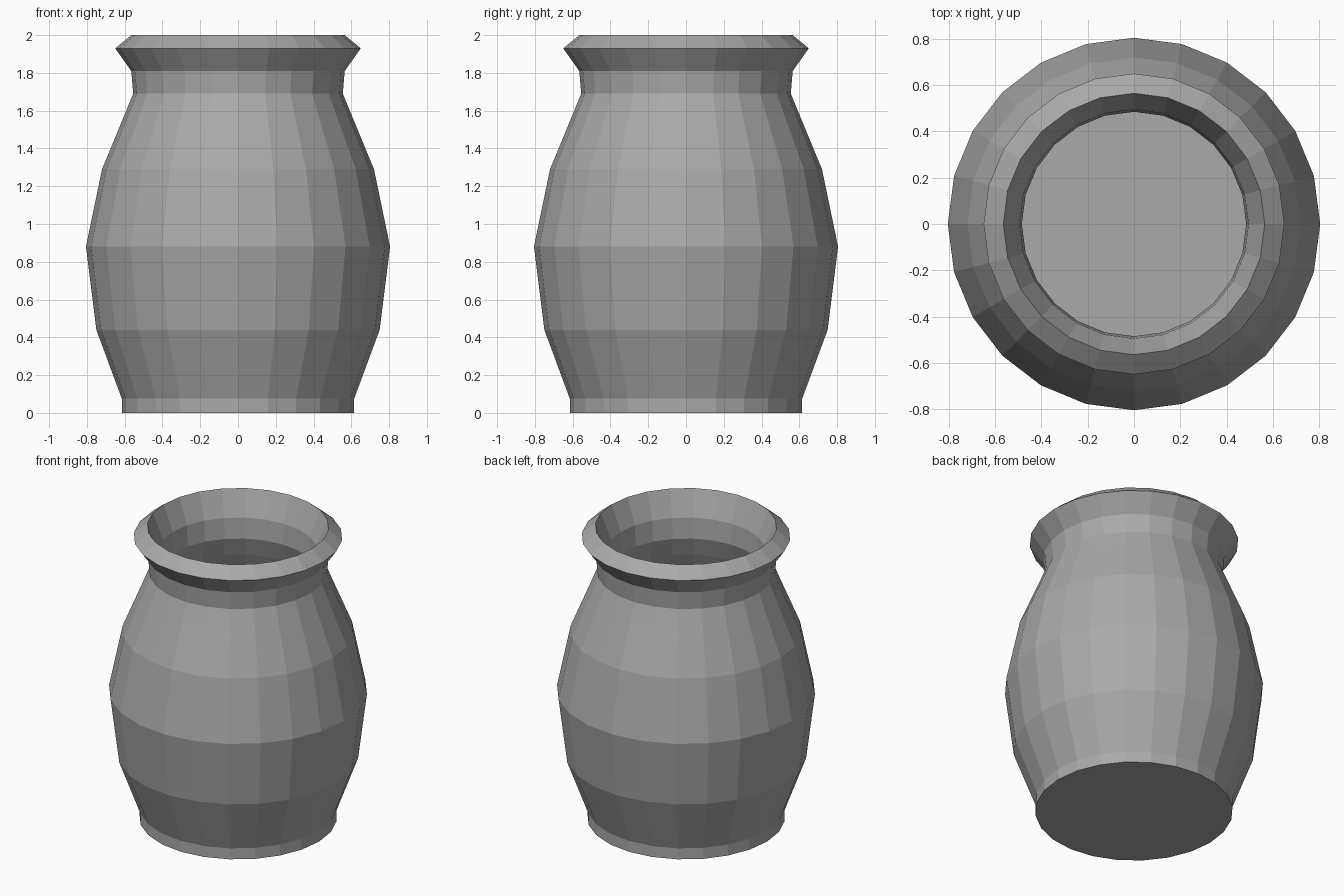
import bpy
import bmesh
import math

cube = bpy.data.objects.get("Cube")
if cube:
    bpy.data.objects.remove(cube, do_unlink=True)

SIDES = 24

# Plain grey clay
clay = bpy.data.materials.new("grey clay")
clay.use_nodes = True
grey = (0.4, 0.4, 0.4, 1)
clay.diffuse_color = grey
clay.node_tree.nodes["Principled BSDF"].inputs["Base Color"].default_value = grey

# Radius and height: base, foot, belly, shoulder, neck, flared lip
outer = [(0.615, 0), (0.615, 0.075), (0.75, 0.44), (0.805, 0.88), (0.72, 1.29),
         (0.6, 1.58), (0.555, 1.69), (0.565, 1.81), (0.65, 1.93), (0.565, 2)]
# Inside wall from the mouth down to the floor
inner = [(0.495, 1.83), (0.485, 1.69), (0.53, 1.56), (0.65, 1.27),
         (0.735, 0.88), (0.68, 0.45), (0.55, 0.08)]


def lathe(name, profile, material):
    """Turn a profile closed on the axis at both ends into a solid."""
    bm = bmesh.new()
    rings = []
    for radius, z in profile:
        angles = [math.tau * i / SIDES for i in range(SIDES)]
        rings.append([bm.verts.new((radius * math.cos(a), radius * math.sin(a), z))
                      for a in angles])
    for low, high in zip(rings, rings[1:]):
        for i in range(SIDES):
            j = (i + 1) % SIDES
            bm.faces.new((low[i], low[j], high[j], high[i]))
    bm.faces.new(rings[0][::-1])
    bm.faces.new(rings[-1])
    mesh = bpy.data.meshes.new(name)
    bm.to_mesh(mesh)
    bm.free()
    mesh.materials.append(material)
    obj = bpy.data.objects.new(name, mesh)
    bpy.context.collection.objects.link(obj)
    return obj


pot = lathe("pot", outer + inner, clay)
